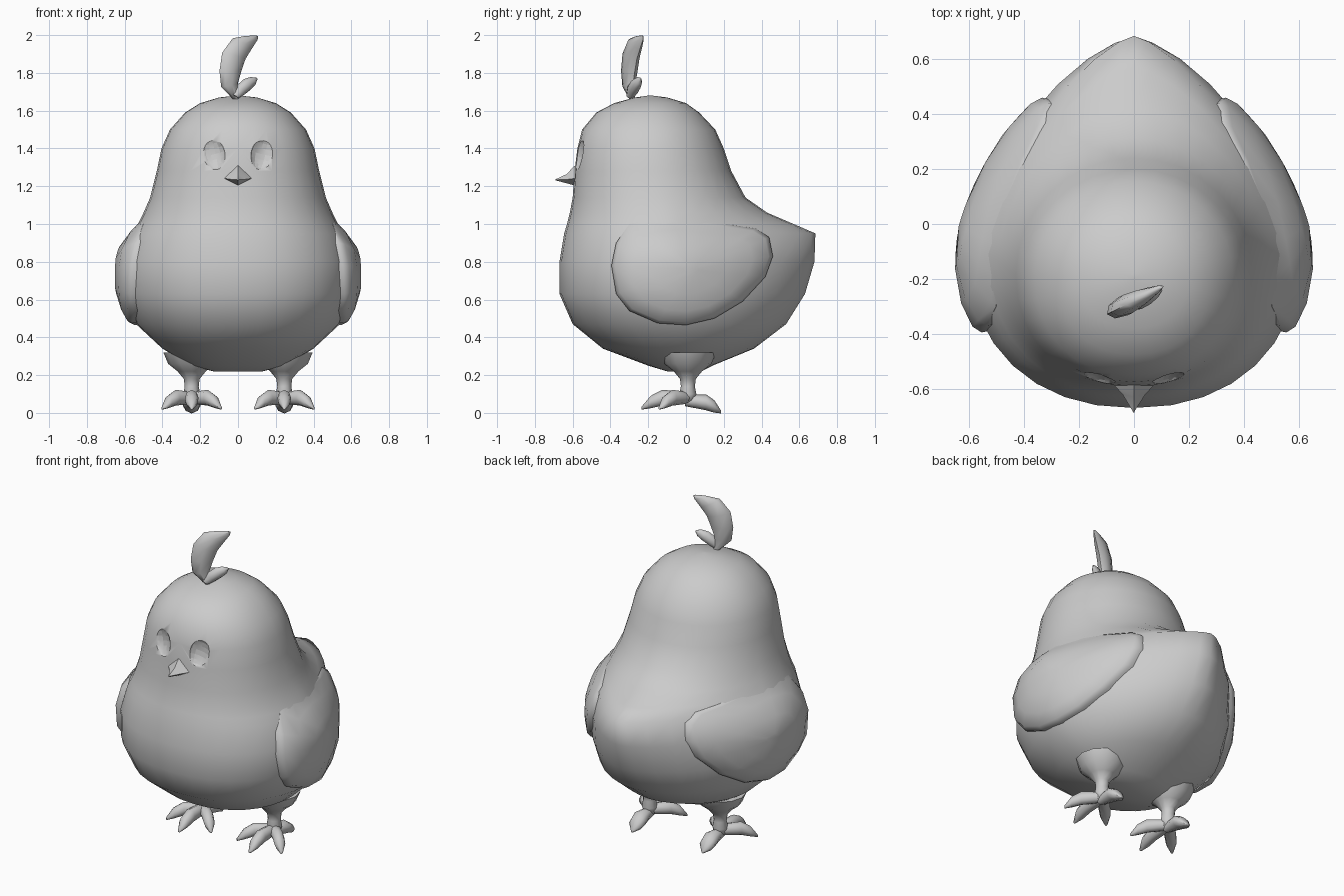
import bpy, math
from mathutils import Vector

if "Cube" in bpy.data.objects:
    bpy.data.objects.remove(bpy.data.objects["Cube"])


def make(name, verts, faces, angle=60):
    import bmesh
    me = bpy.data.meshes.new(name)
    me.from_pydata([tuple(v) for v in verts], [], faces)
    bm = bmesh.new()
    bm.from_mesh(me)
    bmesh.ops.recalc_face_normals(bm, faces=bm.faces)
    bm.to_mesh(me)
    bm.free()
    me.shade_smooth()
    me.set_sharp_from_angle(angle=math.radians(angle))
    ob = bpy.data.objects.new(name, me)
    bpy.context.collection.objects.link(ob)
    return ob


def loft(name, rings, angle=60):
    n = len(rings[0])
    verts = [v for r in rings for v in r]
    faces = [(i * n + j, i * n + (j + 1) % n, (i + 1) * n + (j + 1) % n, (i + 1) * n + j)
             for i in range(len(rings) - 1) for j in range(n)]
    faces += [tuple(range(n)), tuple(range((len(rings) - 1) * n, len(rings) * n))]
    return make(name, verts, faces, angle)


def ellipse(c, a, b, n=10):
    c, a, b = Vector(c), Vector(a), Vector(b)
    return [c + a * math.cos(2 * math.pi * k / n) + b * math.sin(2 * math.pi * k / n) for k in range(n)]


# Body stations: z, front y, widest y, back y, half width, back exponent
BODY = [
    (0.22, -0.10, 0.00, 0.08, 0.13, 2.0),
    (0.25, -0.20, -0.02, 0.14, 0.25, 2.0),
    (0.34, -0.44, -0.04, 0.36, 0.40, 1.9),
    (0.47, -0.60, -0.07, 0.53, 0.54, 1.75),
    (0.63, -0.67, -0.10, 0.63, 0.60, 1.6),
    (0.80, -0.67, -0.10, 0.68, 0.605, 1.5),
    (0.95, -0.645, -0.10, 0.685, 0.56, 1.4),
    (1.00, -0.63, -0.11, 0.57, 0.53, 1.5),
    (1.06, -0.615, -0.13, 0.43, 0.50, 1.7),
    (1.14, -0.60, -0.16, 0.315, 0.465, 1.9),
    (1.28, -0.59, -0.18, 0.24, 0.43, 2.0),
    (1.40, -0.575, -0.19, 0.20, 0.405, 2.0),
    (1.50, -0.55, -0.19, 0.155, 0.36, 2.0),
    (1.59, -0.475, -0.19, 0.07, 0.28, 2.0),
    (1.64, -0.38, -0.19, 0.0, 0.20, 2.0),
    (1.67, -0.27, -0.19, -0.10, 0.10, 2.0),
    (1.68, -0.20, -0.19, -0.18, 0.01, 2.0),
]


def body_ring(z, yf, yc, yb, w, eb, n=32):
    ring = []
    for k in range(n):
        c, s = math.cos(2 * math.pi * k / n), math.sin(2 * math.pi * k / n)
        e = eb if s > 0 else 2.2
        x = math.copysign(abs(c) ** (2 / e), c) * w
        ring.append((x, yc + math.copysign(abs(s) ** (2 / e), s) * abs((yb if s > 0 else yf) - yc), z))
    return ring


def body_x(y, z):
    for a, b in zip(BODY, BODY[1:]):
        if a[0] <= z <= b[0]:
            t = (z - a[0]) / (b[0] - a[0])
            _, yf, yc, yb, w, eb = [p + (q - p) * t for p, q in zip(a, b)]
            e = eb if y > yc else 2.2
            r = min(1, abs(y - yc) / abs((yb if y > yc else yf) - yc))
            return w * (1 - r ** e) ** (1 / e)
    return 0


body = loft("body", [body_ring(*s) for s in BODY], 70)

# Wing outline seen from the side (y, z)
WING = [(-0.30, 1.0), (-0.37, 0.90), (-0.395, 0.78), (-0.37, 0.63), (-0.30, 0.54), (-0.15, 0.475),
        (0.0, 0.465), (0.15, 0.50), (0.30, 0.59), (0.42, 0.72), (0.46, 0.83), (0.44, 0.93),
        (0.37, 0.975), (0.24, 0.995), (0.10, 1.02), (-0.08, 1.04), (-0.2, 1.03)]
# Wing layers: scale towards the middle, offset from the body surface
LAYERS = [(0.97, -0.05), (1.0, 0.02), (0.95, 0.042), (0.75, 0.05), (0.45, 0.05), (0.1, 0.05)]


def foot_toe(name, cx, tip, width):
    d = Vector((tip[0], tip[1], 0))
    side = Vector((-d.y, d.x, 0)).normalized()
    rings = []
    for t, z, rw, rz in [(-0.08, 0.08, 0.03, 0.03), (0.25, 0.08, 0.036, 0.036), (0.55, 0.08, width, 0.042),
                         (0.8, 0.058, width * 0.9, 0.033), (1.0, 0.025, 0.008, 0.008)]:
        if tip[1] > 0:
            z = z * 0.8 - 0.015 * t
        rings.append(ellipse((cx + d.x * t, 0.01 + d.y * t, z), side * rw, (0, 0, rz), 8))
    loft(name, rings)


for s, label in ((1, "right"), (-1, "left")):
    # Wings
    rings = []
    for sc, off in LAYERS:
        ring = []
        for y, z in WING:
            y, z = 0.03 + (y - 0.03) * sc, 0.76 + (z - 0.76) * sc
            o = off * min(1, max(-0.3, (1.0 - z) / 0.12)) if off > 0 else off
            ring.append((s * (body_x(y, z) + o), y, z))
        rings.append(ring)
    loft(label + "_wing", rings, 50)

    # Legs
    loft(label + "_leg", [ellipse((s * 0.245, 0.01, z), (r, 0, 0), (0, r, 0), 12)
                          for z, r in [(0.06, 0.035), (0.1, 0.045), (0.14, 0.037), (0.18, 0.042),
                                       (0.22, 0.075), (0.26, 0.125), (0.32, 0.15)]], 80)

    # Toes
    for part, tip, w in (("middle", (0, -0.245), 0.036), ("inner", (-s * 0.155, -0.15), 0.034),
                         ("outer", (s * 0.155, -0.15), 0.034), ("back", (0, 0.175), 0.05)):
        foot_toe(f"{label}_{part}_toe", s * 0.245, tip, w)

    # Shallow eye sockets cut into the face
    bpy.ops.mesh.primitive_uv_sphere_add(segments=16, ring_count=10, location=(s * 0.13, -0.583, 1.375),
                                         rotation=(-0.08, s * 0.25, s * 0.25))
    cutter = bpy.context.object
    cutter.name = label + "_socket_cutter"
    cutter.scale = (0.07, 0.045, 0.095)
    cutter.data.shade_smooth()
    cutter.hide_render = True
    cutter.hide_viewport = False
    cutter.display_type = 'WIRE'
    mod = body.modifiers.new(label + "_socket", 'BOOLEAN')
    mod.operation = 'DIFFERENCE'
    mod.solver = 'EXACT'
    mod.object = cutter

# Bake the sockets, then remove the cutters
bpy.context.view_layer.objects.active = body
for m in list(body.modifiers):
    cut = m.object
    bpy.ops.object.modifier_apply(modifier=m.name)
    bpy.data.objects.remove(cut)

# Beak: diamond sections narrowing to a point
loft("beak", [[(-w, y + 0.01, zm), (0, y, zt), (w, y + 0.01, zm), (0, y, zb)]
              for y, w, zt, zm, zb in [(-0.55, 0.095, 1.33, 1.245, 1.205), (-0.595, 0.075, 1.305, 1.242, 1.205),
                                       (-0.63, 0.042, 1.265, 1.237, 1.215), (-0.69, 0.003, 1.237, 1.234, 1.231)]], 40)


# Crest feathers: u, z, half width, half thickness, direction of width
def feather(name, pts, y0):
    along, across = Vector((1, 0.5, 0)), Vector((-0.45, 0.89, 0))
    rings = []
    for u, z, w, th, ang in pts:
        a = along * (w * math.cos(ang)) + Vector((0, 0, w * math.sin(ang)))
        rings.append(ellipse(Vector((0, y0, z)) + along * u, a, across * th, 8))
    loft(name, rings)


feather("tall_crest_feather", [(-0.01, 1.66, 0.015, 0.015, 0), (-0.045, 1.735, 0.045, 0.03, 0.2),
                               (-0.04, 1.81, 0.058, 0.037, 0), (-0.022, 1.89, 0.064, 0.037, -0.25),
                               (0.022, 1.955, 0.058, 0.03, -0.5), (0.07, 1.985, 0.035, 0.015, -0.3),
                               (0.10, 1.996, 0.008, 0.004, -0.3)], -0.28)
feather("short_crest_feather", [(-0.015, 1.675, 0.02, 0.02, -0.6), (0.015, 1.71, 0.032, 0.03, -0.8),
                                (0.05, 1.74, 0.033, 0.028, -1.0), (0.08, 1.758, 0.024, 0.018, -1.0),
                                (0.10, 1.77, 0.005, 0.004, -1.0)], -0.29)
